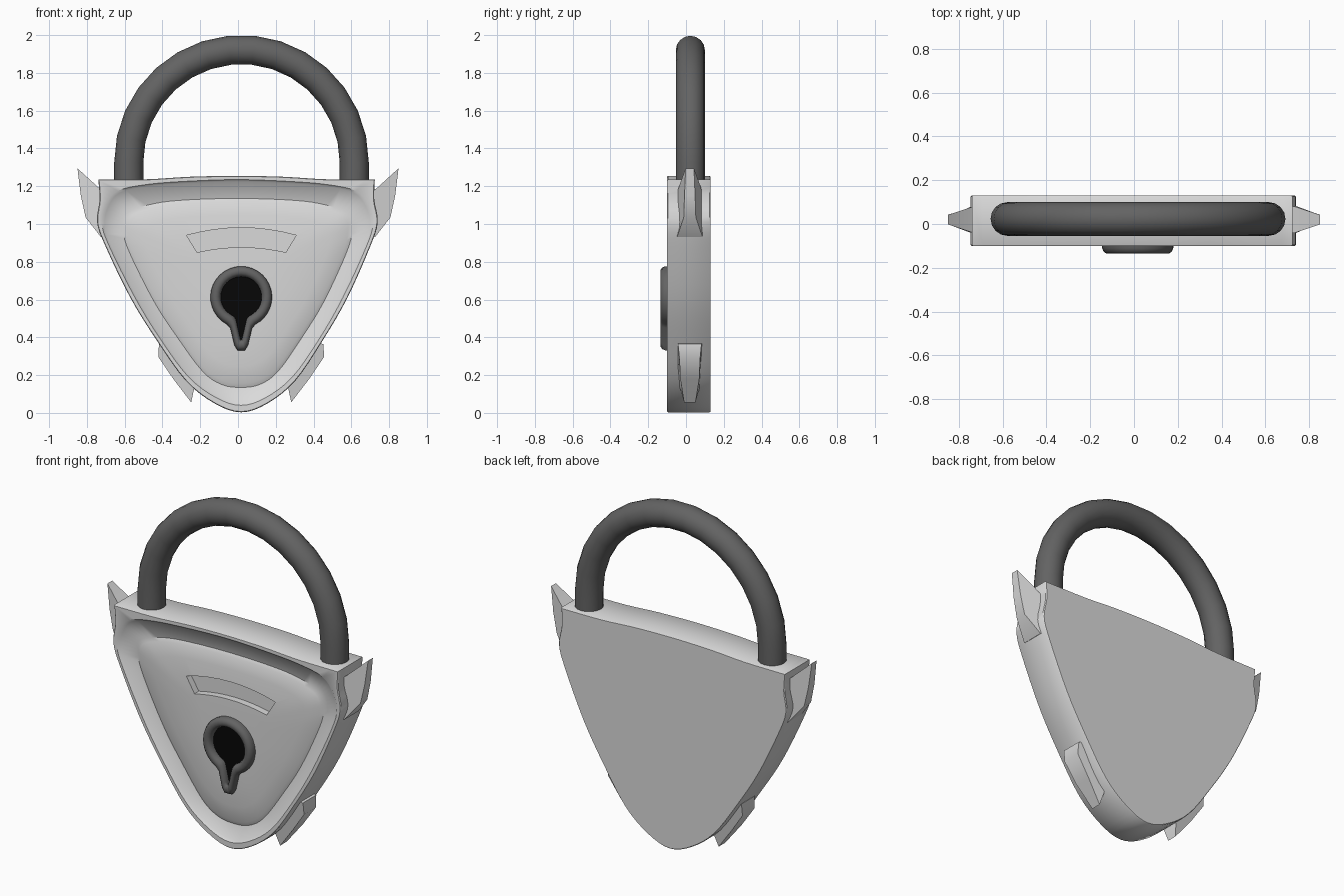
import bpy, bmesh, math
from mathutils import Vector

if "Cube" in bpy.data.objects:
    bpy.data.objects.remove(bpy.data.objects["Cube"])

YC = 0.02  # depth centre of side fins and shackle


def material(name, v):
    m = bpy.data.materials.new(name)
    m.diffuse_color = (v, v, v, 1)
    m.use_nodes = True
    m.node_tree.nodes["Principled BSDF"].inputs["Base Color"].default_value = m.diffuse_color
    return m


LIGHT = material("light_grey_metal", 0.70)
DARK = material("dark_grey_metal", 0.125)
BLACK = material("keyhole_black", 0.002)


def smooth(ob, angle):
    bpy.ops.object.select_all(action='DESELECT')
    ob.select_set(True)
    bpy.context.view_layer.objects.active = ob
    bpy.ops.object.shade_smooth_by_angle(angle=math.radians(angle))


def finish(name, bm, mat, angle):
    bmesh.ops.recalc_face_normals(bm, faces=bm.faces)
    me = bpy.data.meshes.new(name)
    bm.to_mesh(me)
    bm.free()
    me.materials.append(mat)
    ob = bpy.data.objects.new(name, me)
    bpy.context.collection.objects.link(ob)
    smooth(ob, angle)
    return ob


def loft(name, rings, mat, wrap=False, angle=35):
    """Skin a list of equal-length 3D loops, capped or wrapped round."""
    bm = bmesh.new()
    loops = [[bm.verts.new(p) for p in r] for r in rings]
    pairs = list(zip(loops, loops[1:])) + ([(loops[-1], loops[0])] if wrap else [])
    n = len(loops[0])
    for a, b in pairs:
        for i in range(n):
            bm.faces.new((a[i], a[(i + 1) % n], b[(i + 1) % n], b[i]))
    if not wrap:
        bm.faces.new(loops[0])
        bm.faces.new(loops[-1])
    return finish(name, bm, mat, angle)


def mirrored_curve(half, sharp=(), div=4):
    """Mirror a half outline and smooth it with a Catmull-Rom curve."""
    n = len(half)
    pts = [Vector(p) for p in half] + [Vector((-x, z)) for x, z in half[-2:0:-1]]
    m = len(pts)
    corner = set(sharp) | {m - s for s in sharp}
    out = []
    for i in range(m):
        j = (i + 1) % m
        p1, p2 = pts[i], pts[j]
        p0 = p1 if i in corner else pts[i - 1]
        p3 = p2 if j in corner else pts[(i + 2) % m]
        for k in range(div):
            t = k / div
            p = 0.5 * (2 * p1 + (p2 - p0) * t + (2 * p0 - 5 * p1 + 4 * p2 - p3) * t * t
                       + (3 * p1 - p0 - 3 * p2 + p3) * t ** 3)
            out.append((p.x + 0.017 - 0.02 * p.y, p.y))
    return out


def at(loop, y, s=1.0):
    return [(x * s, y, 0.7 + (z - 0.7) * s) for x, z in loop]


# Body: rounded triangular shell, raised rim, groove and gently domed front panel
outer = mirrored_curve([(0, 1.255), (.25, 1.25), (.47, 1.237), (.732, 1.235), (.727, 1.13),
                        (.743, 1.01), (.70, .88), (.575, .61), (.44, .385), (.29, .17),
                        (.14, .05), (0, .003)], sharp=(3,))
rim = mirrored_curve([(0, 1.235), (.25, 1.227), (.47, 1.21), (.63, 1.175), (.695, 1.10),
                      (.717, 1.0), (.68, .88), (.55, .61), (.42, .39), (.275, .19),
                      (.13, .08), (0, .04)])
panel = mirrored_curve([(0, 1.135), (.22, 1.13), (.40, 1.115), (.54, 1.08), (.60, 1.04),
                        (.608, .97), (.575, .85), (.45, .59), (.33, .40), (.20, .22),
                        (.10, .15), (0, .135)])
body = loft("lock_body", [at(outer, .13, .994), at(outer, .125), at(outer, -.095),
                          at(outer, -.10, .994), at(rim, -.10), at(rim, -.088, .98),
                          at(panel, -.062), at(panel, -.072, .96), at(panel, -.084, .8),
                          at(panel, -.093, .6), at(panel, -.096, .35)], LIGHT, angle=40)

# Curved slot cut into the front panel
slot = []
for s, zs, zm in ((.29, .94, .98), (-.235, .85, .877)):
    for k in range(9):
        u = (k / 4 - 1) * (1 if s > 0 else -1)
        slot.append((.018 + abs(s) * u, zm - (zm - zs) * u * u))
cutter = loft("slot_cutter", [at(slot, -.2), at(slot, -.055)], LIGHT)
cutter.hide_render = True
mod = body.modifiers.new("slot", 'BOOLEAN')
mod.operation, mod.solver, mod.object = 'DIFFERENCE', 'EXACT', cutter
bpy.context.view_layer.objects.active = body
bpy.ops.object.modifier_apply(modifier=mod.name)
bpy.data.objects.remove(cutter)
smooth(body, 40)


# Keyhole: rounded escutcheon ring and black opening
def keyhole(r, join, tail):
    a = math.radians(join)
    pts = []
    for k in range(29):
        b = a + (2 * math.pi - 2 * a) * k / 28
        pts.append((r * math.sin(b), -r * math.cos(b)))
    pts += [(-x, z) for x, z in tail] + [(x, z) for x, z in tail[::-1]]
    return [Vector((.017 + x, .613 + z)) for x, z in pts]


big = keyhole(.163, 28, [(.058, -.163), (.036, -.255), (.02, -.282)])
small = keyhole(.108, 23, [(.029, -.115), (.008, -.205), (.004, -.225)])
section = [(0, -.07), (0, -.11), (.12, -.126), (.35, -.135), (.65, -.135),
           (.88, -.126), (1, -.11), (1, -.07)]
loft("keyhole_ring", [[(p.x, y, p.y) for p in (a.lerp(b, t) for a, b in zip(big, small))]
                      for t, y in section], DARK, wrap=True, angle=50)
mid = [a.lerp(b, .9) for a, b in zip(big, small)]
loft("keyhole_opening", [[(p.x, y, p.y) for p in mid] for y in (-.08, -.1)], BLACK)

# Shackle: half circle tube with short straight legs
R, T, ZC, XC = .597, .077, 1.326, .0185
path = [(-R, 1.15, math.pi)]
path += [(R * math.cos(a), ZC + R * math.sin(a), a)
         for a in (math.pi * (1 - k / 15) for k in range(16))]
path += [(R, 1.15, 0)]
rings = []
for x, z, a in path:
    rings.append([(XC + x + T * math.cos(b) * math.cos(a), YC + .003 + T * math.sin(b),
                   z + T * math.cos(b) * math.sin(a))
                  for b in (2 * math.pi * k / 16 for k in range(16))])
loft("shackle", rings, DARK, angle=40)

# Side fins: wide where they meet the body, narrow at the outer edge (x, z, half depth)
ear = [(.70, 1.165, .065), (.735, 1.19, .06), (.85, 1.295, .022), (.832, 1.15, .028),
       (.807, 1.035, .032), (.725, .93, .068), (.69, .95, .068)]
fin = [(.40, .37, .066), (.436, .365, .062), (.438, .295, .055), (.36, .18, .05),
       (.265, .056, .03), (.25, .125, .05), (.25, .18, .066)]
for label, prof, cx in (("upper_fin", ear, 0), ("lower_fin", fin, .017)):
    for side, s in (("left", -1), ("right", 1)):
        loft(f"{label}_{side}", [[(cx + s * x, YC + d * h, z) for x, z, h in prof]
                                 for d in (-1, 1)], LIGHT, angle=40)
